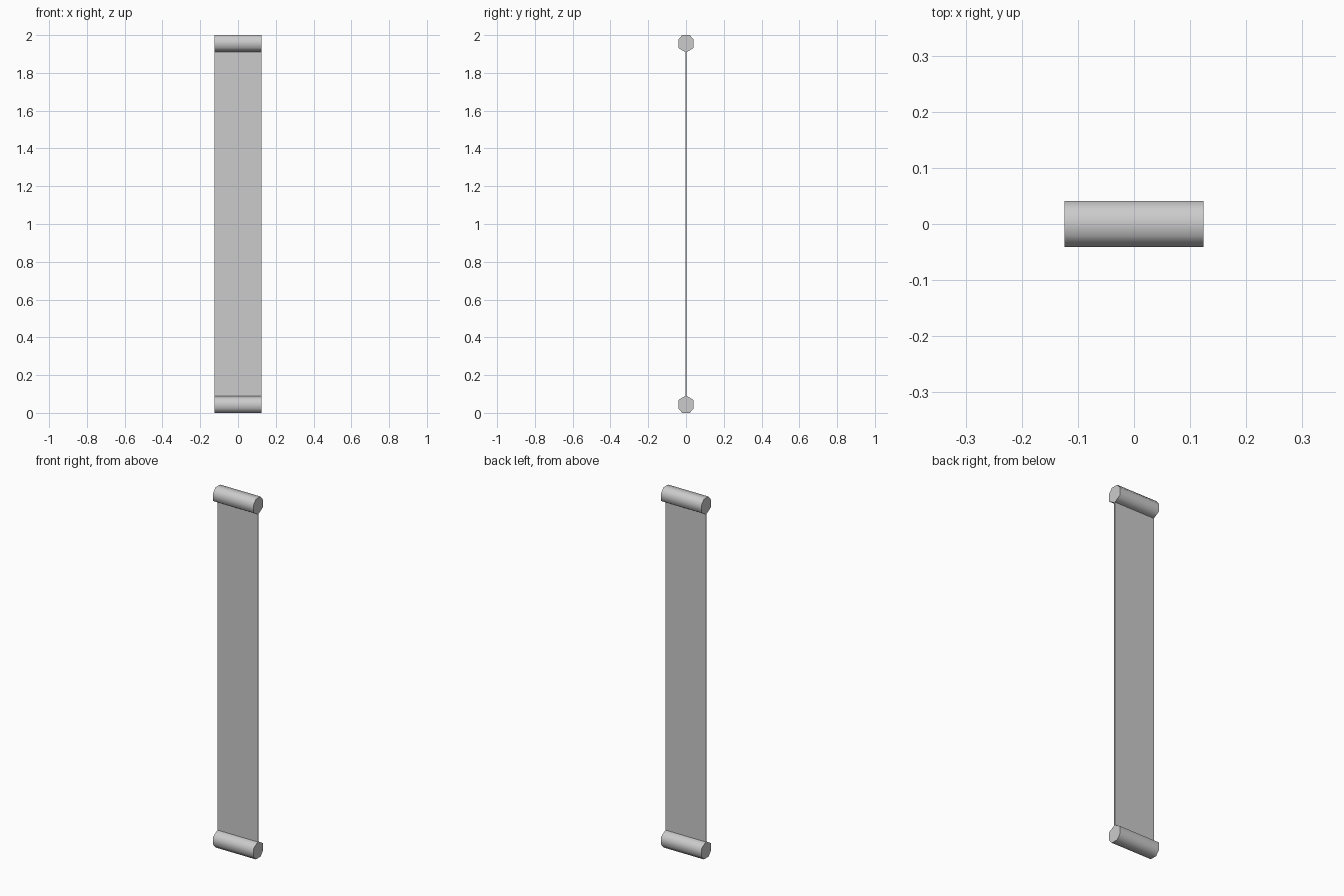
import bpy

if "Cube" in bpy.data.objects:
    bpy.data.objects.remove(bpy.data.objects["Cube"])

HALF_W = 0.124   # half width along x
HEIGHT = 2.0


def extrude_x(name, profile):
    """Closed prism along x from a (y, z) profile."""
    n = len(profile)
    verts = [(x, y, z) for x in (-HALF_W, HALF_W) for y, z in profile]
    faces = [(i, (i + 1) % n, n + (i + 1) % n, n + i) for i in range(n)]
    faces += [tuple(reversed(range(n))), tuple(range(n, 2 * n))]
    mesh = bpy.data.meshes.new(name)
    mesh.from_pydata(verts, [], faces)
    obj = bpy.data.objects.new(name, mesh)
    bpy.context.collection.objects.link(obj)
    # consistent outward normals
    bpy.context.view_layer.objects.active = obj
    obj.select_set(True)
    bpy.ops.object.mode_set(mode='EDIT')
    bpy.ops.mesh.select_all(action='SELECT')
    bpy.ops.mesh.normals_make_consistent(inside=False)
    bpy.ops.object.mode_set(mode='OBJECT')
    bpy.ops.object.shade_smooth_by_angle(angle=1.13)
    obj.select_set(False)
    return obj


# Low-sided roller: flat outer side, point towards the sheet
roller = [(-0.02, 0), (0.02, 0), (0.041, 0.024), (0.041, 0.068),
          (0, 0.092), (-0.041, 0.068), (-0.041, 0.024)]
extrude_x("bottom_roller", roller)
extrude_x("top_roller", [(y, HEIGHT - z) for y, z in roller])

# Thin hanging sheet between the rollers
t = 0.003
extrude_x("scroll_sheet", [(-t, 0.088), (t, 0.088),
                           (t, HEIGHT - 0.088), (-t, HEIGHT - 0.088)])
